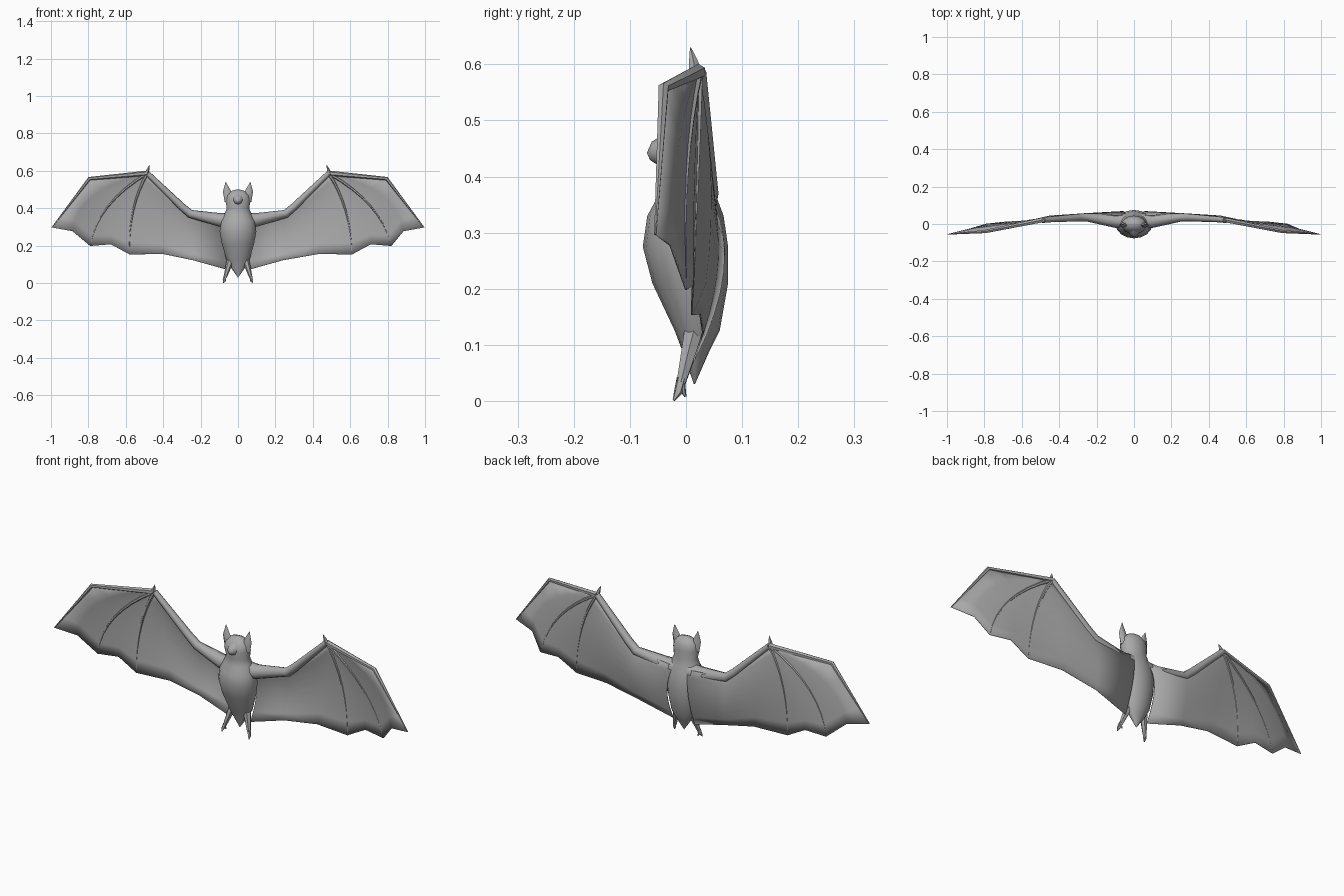
import bpy
import bmesh
import math
from mathutils import Vector

cube = bpy.data.objects.get("Cube")
if cube:
    bpy.data.objects.remove(cube, do_unlink=True)

grey = bpy.data.materials.new("mid_grey")
grey.use_nodes = True
colour = (0.4, 0.4, 0.4, 1)
grey.diffuse_color = colour
grey.node_tree.nodes["Principled BSDF"].inputs["Base Color"].default_value = colour
UP = Vector((0, 0, 1))
BACK = Vector((0, 1, 0))


def finish(name, bm, angle=50):
    bmesh.ops.recalc_face_normals(bm, faces=bm.faces)
    mesh = bpy.data.meshes.new(name)
    bm.to_mesh(mesh)
    bm.free()
    mesh.materials.append(grey)
    obj = bpy.data.objects.new(name, mesh)
    bpy.context.collection.objects.link(obj)
    bpy.ops.object.select_all(action="DESELECT")
    obj.select_set(True)
    bpy.context.view_layer.objects.active = obj
    bpy.ops.object.shade_smooth_by_angle(angle=math.radians(angle))
    return obj


def loft(name, path, radii, sides=8, axis=None):
    """Closed tube of elliptical rings; axis fixes the ring direction."""
    path = [Vector(p) for p in path]
    bm = bmesh.new()
    rings = []
    for i, (p, r) in enumerate(zip(path, radii)):
        rx, ry = r if isinstance(r, tuple) else (r, r)
        nxt, prev = path[min(i + 1, len(path) - 1)], path[max(i - 1, 0)]
        tangent = axis or ((nxt - p).normalized() + (p - prev).normalized()).normalized()
        ref = BACK if abs(tangent.y) < 0.8 else UP
        u = ref.cross(tangent).normalized()
        v = tangent.cross(u)
        turns = [2 * math.pi * k / sides for k in range(sides)]
        rings.append([bm.verts.new(p + u * rx * math.cos(a) + v * ry * math.sin(a))
                      for a in turns])
    for a, b in zip(rings, rings[1:]):
        for k in range(sides):
            n = (k + 1) % sides
            bm.faces.new((a[k], a[n], b[n], b[k]))
    bm.faces.new(rings[0])
    bm.faces.new(rings[-1])
    return finish(name, bm)


# Body and head: height, front depth, back depth, half width
sections = [
    (0.03, 0.014, 0.016, 0.001), (0.085, -0.005, 0.04, 0.04),
    (0.125, -0.02, 0.06, 0.062), (0.21, -0.06, 0.075, 0.086),
    (0.275, -0.077, 0.075, 0.098), (0.33, -0.069, 0.067, 0.092),
    (0.365, -0.05, 0.054, 0.074), (0.4, -0.045, 0.046, 0.06),
    (0.44, -0.053, 0.045, 0.067), (0.47, -0.042, 0.04, 0.06),
    (0.492, -0.025, 0.025, 0.038), (0.5, -0.005, 0.005, 0.008),
]
loft("body", [(0, (f + b) / 2, z) for z, f, b, w in sections],
     [(w, (b - f) / 2) for z, f, b, w in sections], 16, UP)
loft("snout", [(0, -0.03, 0.445), (0, -0.055, 0.441), (0, -0.067, 0.436)],
     [0.034, 0.022, 0.007])

# Wing ribs: top, middle and bottom of each, from the body out to the tip
WRIST = (0.485, 0.022, 0.587)
CORNER = (0.795, -0.04, 0.558)
TIP = (0.995, -0.055, 0.297)
RIBS = [
    ((0.04, 0.045, 0.355), (0.06, 0.066, 0.23), (0.06, 0.014, 0.072)),
    ((0.26, 0.046, 0.375), (0.25, 0.056, 0.25), (0.24, 0.03, 0.122)),
    (WRIST, (0.46, 0.044, 0.37), (0.43, 0.025, 0.155)),
    (WRIST, (0.575, 0.018, 0.39), (0.61, 0.01, 0.153)),
    (WRIST, (0.65, 0.014, 0.4), (0.71, 0.012, 0.207)),
    (WRIST, (0.71, 0.0, 0.41), (0.82, 0.0, 0.198)),
    (WRIST, (0.77, -0.012, 0.47), (0.885, -0.028, 0.277)),
    (WRIST, CORNER, TIP),
]
STEPS = 8


def rib_points(index, side):
    a, m, b = (Vector(p) for p in RIBS[index])
    points = []
    for i in range(STEPS + 1):
        t = i / STEPS
        if index == len(RIBS) - 1:
            p = a.lerp(m, 2 * t) if t <= 0.5 else m.lerp(b, 2 * t - 1)
        else:
            p = (a * (1 - t) * (1 - 2 * t) + m * 4 * t * (1 - t)
                 + b * t * (2 * t - 1))
        # The right wing is folded very slightly more than the left
        if side < 0 and 2 <= index <= 5:
            p.x -= 0.03 * t
        points.append(Vector((p.x * side, p.y, p.z)))
    return points


def membrane(name, side):
    bm = bmesh.new()
    columns = [[bm.verts.new(p) for p in rib_points(i, side)]
               for i in range(len(RIBS))]
    for a, b in zip(columns, columns[1:]):
        for i in range(STEPS):
            bm.faces.new((a[i], a[i + 1], b[i + 1], b[i]))
    bmesh.ops.remove_doubles(bm, verts=bm.verts, dist=0.0005)
    obj = finish(name, bm)
    solid = obj.modifiers.new("thickness", "SOLIDIFY")
    solid.thickness = 0.003
    solid.offset = 0


for label, s in (("left", 1), ("right", -1)):
    def side_loft(part, path, radii, sides=8):
        loft(f"{label}_{part}", [(x * s, y, z) for x, y, z in path], radii, sides)

    membrane(f"{label}_wing_membrane", s)
    # Arm and leading finger
    side_loft("arm", [(0.04, 0.015, 0.335), (0.1, 0.016, 0.338), (0.255, 0.036, 0.37),
                      (0.3, 0.034, 0.408), WRIST], [0.042, 0.036, 0.022, 0.02, 0.014])
    side_loft("leading_finger", [WRIST, CORNER, TIP], [0.014, 0.01, 0.002], 6)
    # Fingers that stretch the membrane
    for part, index in (("inner_finger", 3), ("outer_finger", 5)):
        loft(f"{label}_{part}", rib_points(index, s),
             [0.009 - 0.0075 * i / STEPS for i in range(STEPS + 1)], 6)
    # Thumb claw at the wrist
    side_loft("thumb_claw", [(0.488, 0.016, 0.585), (0.482, 0.013, 0.606),
                             (0.474, 0.008, 0.63)], [0.012, 0.008, 0.001], 5)
    # Ear: a flattened, pointed blade
    side_loft("ear", [(0.046, -0.005, 0.44), (0.06, -0.006, 0.492), (0.066, -0.002, 0.54)],
              [(0.026, 0.018), (0.021, 0.01), (0.001, 0.001)], 6)
    # Leg with two short toes
    side_loft("leg", [(0.04, 0.015, 0.125), (0.055, 0.002, 0.075), (0.068, -0.009, 0.032)],
              [0.02, 0.014, 0.009], 6)
    side_loft("front_toe", [(0.067, -0.008, 0.04), (0.074, -0.014, 0.016),
                            (0.077, -0.022, 0.001)], [0.009, 0.008, 0.002], 5)
    side_loft("rear_toe", [(0.067, -0.008, 0.035), (0.07, -0.006, 0.02),
                           (0.066, -0.001, 0.008)], [0.008, 0.006, 0.002], 5)
